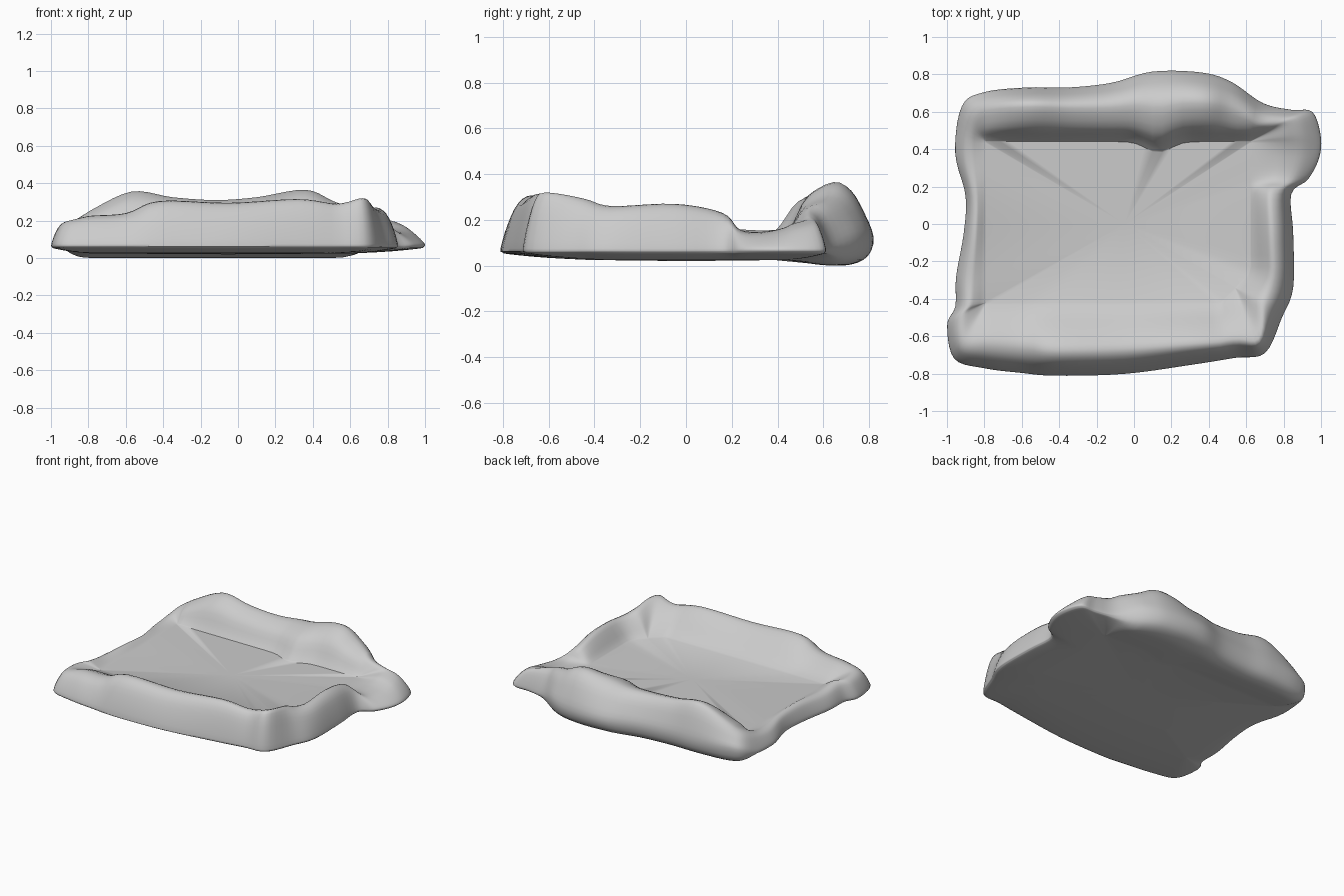
import bpy, bmesh, math
from mathutils import Vector

if "Cube" in bpy.data.objects:
    bpy.data.objects.remove(bpy.data.objects["Cube"])

FLOOR = 0.145

# Rim stations, counter-clockwise: outer x, outer y, crest height, crest position (0 outer .. 1 inner)
STATIONS = [
    (-0.96, -0.72, 0.20, .35), (-0.80, -0.77, 0.225, .40), (-0.60, -0.795, 0.24, .40),
    (-0.42, -0.81, 0.305, .36), (-0.05, -0.80, 0.295, .36), (0.32, -0.75, 0.315, .34),
    (0.54, -0.715, 0.29, .30), (0.70, -0.69, 0.32, .22), (0.79, -0.50, 0.29, .40),
    (0.85, -0.34, 0.26, .45), (0.85, -0.05, 0.27, .50), (0.84, 0.16, 0.23, .50),
    (0.93, 0.24, 0.155, .50), (0.99, 0.36, 0.15, .50), (0.995, 0.48, 0.18, .50),
    (0.95, 0.60, 0.20, .45), (0.84, 0.61, 0.22, .45), (0.69, 0.645, 0.25, .50),
    (0.52, 0.76, 0.30, .45), (0.36, 0.81, 0.365, .45), (0.10, 0.815, 0.325, .45),
    (-0.12, 0.755, 0.31, .42), (-0.35, 0.73, 0.325, .38), (-0.57, 0.73, 0.355, .36),
    (-0.80, 0.705, 0.25, .38), (-0.92, 0.63, 0.20, .45), (-0.955, 0.38, 0.155, .5),
    (-0.90, 0.15, 0.165, .5), (-0.91, -0.05, 0.175, .5), (-0.95, -0.28, 0.17, .5),
    (-0.955, -0.44, 0.19, .45), (-0.998, -0.54, 0.19, .40),
]


def spline(points, steps, closed):
    """Smooth resampling of points of any dimension."""
    n = len(points)
    get = (lambda i: points[i % n]) if closed else (lambda i: points[min(max(i, 0), n - 1)])
    out = []
    for i in range(n if closed else n - 1):
        a, b, c, d = (get(i + k) for k in (-1, 0, 1, 2))
        for s in range(steps):
            t = s / steps
            out.append([0.5 * (2 * q + (r - p) * t + (2 * p - 5 * q + 4 * r - w) * t * t
                               + (3 * q - p - 3 * r + w) * t ** 3)
                        for p, q, r, w in zip(a, b, c, d)])
    if not closed:
        out.append(list(points[-1]))
    return out


def clamp(v, lo, hi):
    return max(lo, min(hi, v))


def section(x, y, h, f):
    """Rim cross-section from underside, around the outside, to the floor edge."""
    back = clamp((y - 0.55) / 0.15, 0, 1) * clamp((0.75 - x) / 0.2, 0, 1)
    ix, iy = clamp(x, -0.79, 0.62), clamp(y, -0.42, 0.44)
    cut = max(0, ix - iy - 0.88) / 2            # soft front right inner corner
    ix, iy = ix - cut, iy + cut
    if y > 0.5:                                 # bulge on the back cushion
        iy -= 0.06 * math.exp(-((x - 0.13) / 0.09) ** 2)
    zb = 0.05 - 0.045 * back
    zo = 0.075 + 0.05 * back
    up = h - zo
    prof = [(1.0, 0.025), (0.5, 0.035 - 0.03 * back), (0.10 + 0.15 * back, zb),
            (0.02 + 0.04 * back, zb + 0.008 + 0.03 * back), (0, zo),
            (f * 0.22, zo + up * 0.45), (f * 0.55, zo + up * 0.85), (f, h),
            (f + (1 - f) * (0.35 + 0.2 * back), FLOOR + (h - FLOOR) * 0.72),
            (f + (1 - f) * (0.75 + 0.1 * back), FLOOR + (h - FLOOR) * 0.22),
            (1.0, FLOOR)]
    return [Vector((x + (ix - x) * s, y + (iy - y) * s, z)) for s, z in spline(prof, 3, False)]


# Cushioned tray: loft the sections around the outline, then cap underside and floor
bm = bmesh.new()
rings = [[bm.verts.new(p) for p in section(*st)] for st in spline(STATIONS, 5, True)]
n = len(rings)
for i in range(n):
    a, b = rings[i], rings[(i + 1) % n]
    for j in range(len(a) - 1):
        bm.faces.new((a[j], b[j], b[j + 1], a[j + 1]))
for j, z in ((0, 0.02), (-1, FLOOR)):
    centre = bm.verts.new((-0.05, 0, z))
    for i in range(n):
        bm.faces.new((rings[i][j], rings[(i + 1) % n][j], centre))
bmesh.ops.remove_doubles(bm, verts=bm.verts, dist=0.0008)
bmesh.ops.recalc_face_normals(bm, faces=bm.faces)
mesh = bpy.data.meshes.new("cushioned_tray")
bm.to_mesh(mesh)
bm.free()
tray = bpy.data.objects.new("cushioned_tray", mesh)
bpy.context.collection.objects.link(tray)
bpy.context.view_layer.objects.active = tray
tray.select_set(True)
bpy.ops.object.shade_smooth_by_angle(angle=math.radians(50))
